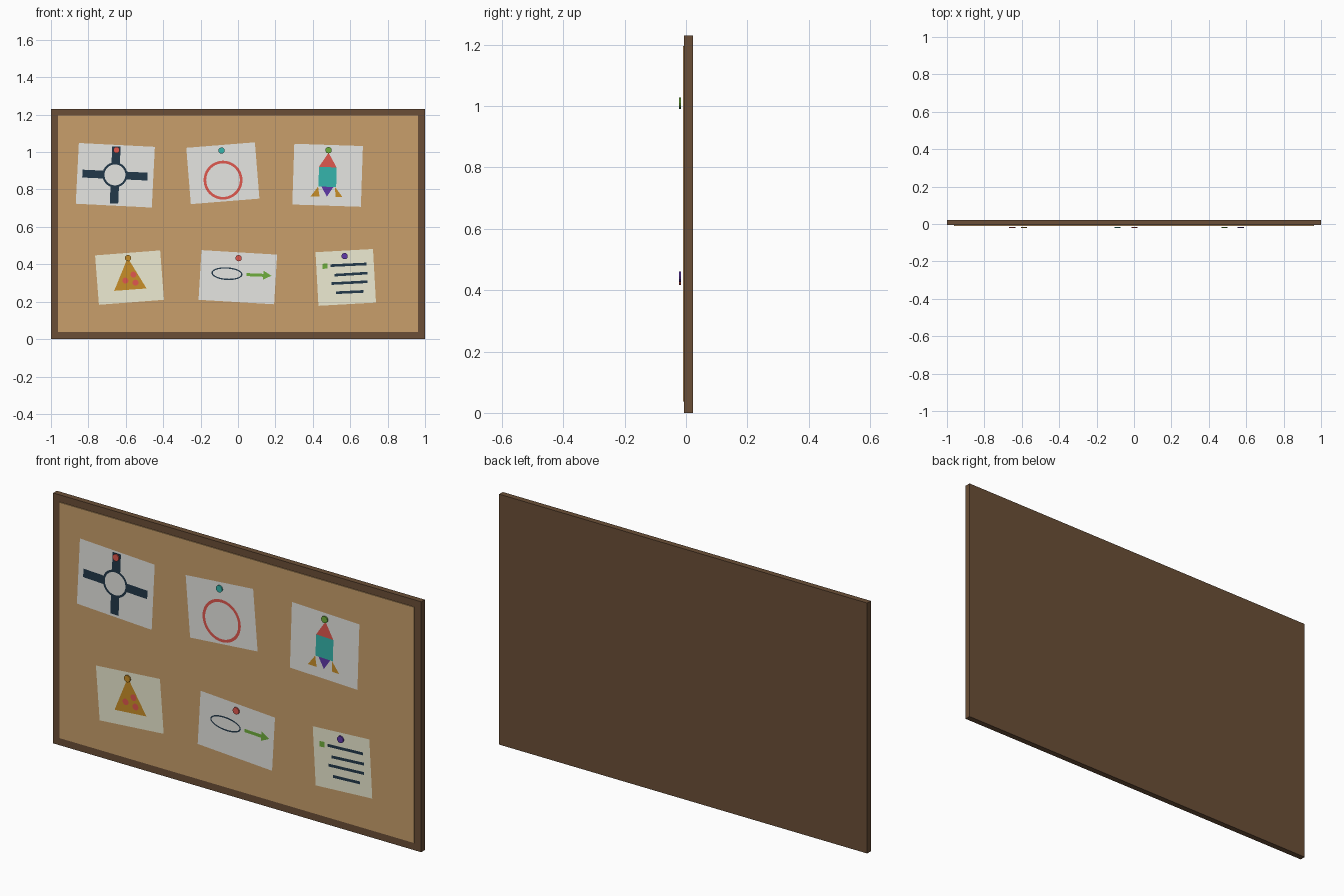
import bpy
from math import sin, cos, pi, radians
from mathutils import Vector

if "Cube" in bpy.data.objects:
    bpy.data.objects.remove(bpy.data.objects["Cube"])

mats = {}


def colour(obj, hexa):
    if hexa not in mats:
        m = bpy.data.materials.new("mat_" + hexa)
        rgb = [int(hexa[i:i + 2], 16) / 255 for i in (0, 2, 4)]
        m.diffuse_color = [((c + .055) / 1.055) ** 2.4 for c in rgb] + [1]
        m.use_nodes = True
        m.node_tree.nodes["Principled BSDF"].inputs["Base Color"].default_value = m.diffuse_color
        mats[hexa] = m
    obj.data.materials.append(mats[hexa])


def mesh(name, verts, faces, hexa):
    me = bpy.data.meshes.new(name)
    me.from_pydata(verts, [], faces)
    me.update()
    obj = bpy.data.objects.new(name, me)
    bpy.context.collection.objects.link(obj)
    colour(obj, hexa)
    return obj


def box(name, x, y0, y1, z0, z1, hexa):
    bpy.ops.mesh.primitive_cube_add(size=1, location=(0, (y0 + y1) / 2, (z0 + z1) / 2))
    o = bpy.context.object
    o.name = name
    o.scale = (2 * x, y1 - y0, z1 - z0)
    colour(o, hexa)


def flat(name, pts, y, hexa):
    """Flat cut-out in the xz plane, facing the front."""
    area = sum(a[0] * b[1] - b[0] * a[1] for a, b in zip(pts, pts[1:] + pts[:1]))
    if area < 0:
        pts = pts[::-1]
    return mesh(name, [(p[0], y, p[1]) for p in pts], [range(len(pts))], hexa)


def bar(name, a, b, w, y, hexa):
    a, b = Vector(a), Vector(b)
    n = (b - a).orthogonal().normalized() * w / 2
    return flat(name, [tuple(p) for p in (a + n, a - n, b - n, b + n)], y, hexa)


def oval(c, rx, rz, n, rot=0):
    r = radians(rot)
    res = []
    for i in range(n):
        u, v = rx * cos(2 * pi * i / n), rz * sin(2 * pi * i / n)
        res.append((c[0] + u * cos(r) - v * sin(r), c[1] + u * sin(r) + v * cos(r)))
    return res


def ring(name, c, rx, rz, t, y, hexa, rot=0, n=40):
    pts = oval(c, rx, rz, n, rot) + oval(c, rx - t, rz - t, n, rot)
    faces = [(i, (i + 1) % n, n + (i + 1) % n, n + i) for i in range(n)]
    return mesh(name, [(p[0], y, p[1]) for p in pts], faces, hexa)


# board and cork surface
WOOD, CORK = "6B4F37", "C89F6B"
box("wooden_frame", 1, -.006, .022, 0, 1.23, WOOD)
box("cork_panel", .963, -.010, 0, .037, 1.195, CORK)

NAVY, RED, TEAL = "22384A", "E0584E", "35B5AC"
GREEN, GOLD, PURPLE = "6FAE3C", "C98F28", "6038A8"
WHITE, CREAM = "E6E6E2", "EDEBD2"
Y1, Y2, Y3, Y4 = -.0115, -.0125, -.0132, -.0139

# paper sheets: centre, size, tilt, paper colour, pin position, pin colour
notes = [
    ("map", -.656, .876, .407, .325, -2.9, WHITE, (-.65, 1.011), RED),
    ("sign", -.081, .887, .368, .302, 4.6, WHITE, (-.088, 1.008), TEAL),
    ("rocket", .479, .876, .367, .325, -1.9, WHITE, (.484, 1.010), GREEN),
    ("lunch", -.580, .329, .349, .265, 4.4, CREAM, (-.588, .433), GOLD),
    ("ship", -.001, .331, .405, .266, -3.4, WHITE, (.003, .433), RED),
    ("list", .576, .330, .308, .287, 3.2, CREAM, (.570, .444), PURPLE),
]
for name, x, z, w, h, tilt, paper, pin, pcol in notes:
    r = radians(tilt)
    pts = [(x + u * w * cos(r) - v * h * sin(r), z + u * w * sin(r) + v * h * cos(r))
           for u, v in ((-.5, -.5), (.5, -.5), (.5, .5), (-.5, .5))]
    flat(name + "_paper", pts, Y1, paper)
    # push pin head
    bpy.ops.mesh.primitive_cylinder_add(vertices=12, radius=.017, depth=.006,
                                        location=(pin[0], -.019, pin[1]),
                                        rotation=(pi / 2, 0, 0))
    bpy.context.object.name = name + "_pin"
    colour(bpy.context.object, pcol)

# roundabout map
bar("road_across", (-.832, .885), (-.484, .869), .042, Y2, NAVY)
bar("road_upright", (-.650, 1.03), (-.663, .725), .045, Y2, NAVY)
flat("roundabout_island", oval((-.658, .878), .06, .06, 40), Y3, WHITE)
ring("roundabout_ring", (-.658, .878), .067, .067, .011, Y4, NAVY)

# round sign
ring("sign_ring", (-.08, .850), .104, .104, .014, Y2, RED)

# rocket drawing
flat("rocket_nose", [(.484, .997), (.433, .921), (.527, .918)], Y2, RED)
flat("rocket_body", [(.433, .921), (.527, .918), (.525, .813), (.430, .816)], Y2, TEAL)
flat("rocket_flame", [(.446, .816), (.510, .813), (.475, .762)], Y2, PURPLE)
flat("rocket_fin_left", [(.388, .763), (.428, .815), (.436, .762)], Y2, GOLD)
flat("rocket_fin_right", [(.519, .813), (.521, .760), (.559, .759)], Y2, GOLD)

# pizza slice
flat("pizza_slice", [(-.590, .435), (-.662, .258), (-.489, .271)], Y2, GOLD)
for i, c in enumerate([(-.559, .345), (-.602, .313), (-.548, .302)]):
    flat(f"pizza_topping_{i}", oval(c, .016, .016, 16), Y3, RED)

# oval ship and arrow
ring("ship_outline", (-.059, .350), .083, .034, .007, Y2, NAVY, rot=-3.4)
bar("arrow_shaft", (.045, .345), (.140, .341), .016, Y2, GREEN)
flat("arrow_head", [(.136, .366), (.134, .318), (.179, .339)], Y2, GREEN)

# check list
bar("check_square", (.4515, .389), (.4785, .391), .027, Y2, GREEN)
rows = [(.495, .393, .687, .402), (.516, .342, .693, .353),
        (.500, .297, .693, .307), (.524, .248, .671, .255)]
for i, (x0, z0, x1, z1) in enumerate(rows):
    bar(f"list_line_{i}", (x0, z0), (x1, z1), .014, Y2, NAVY)
